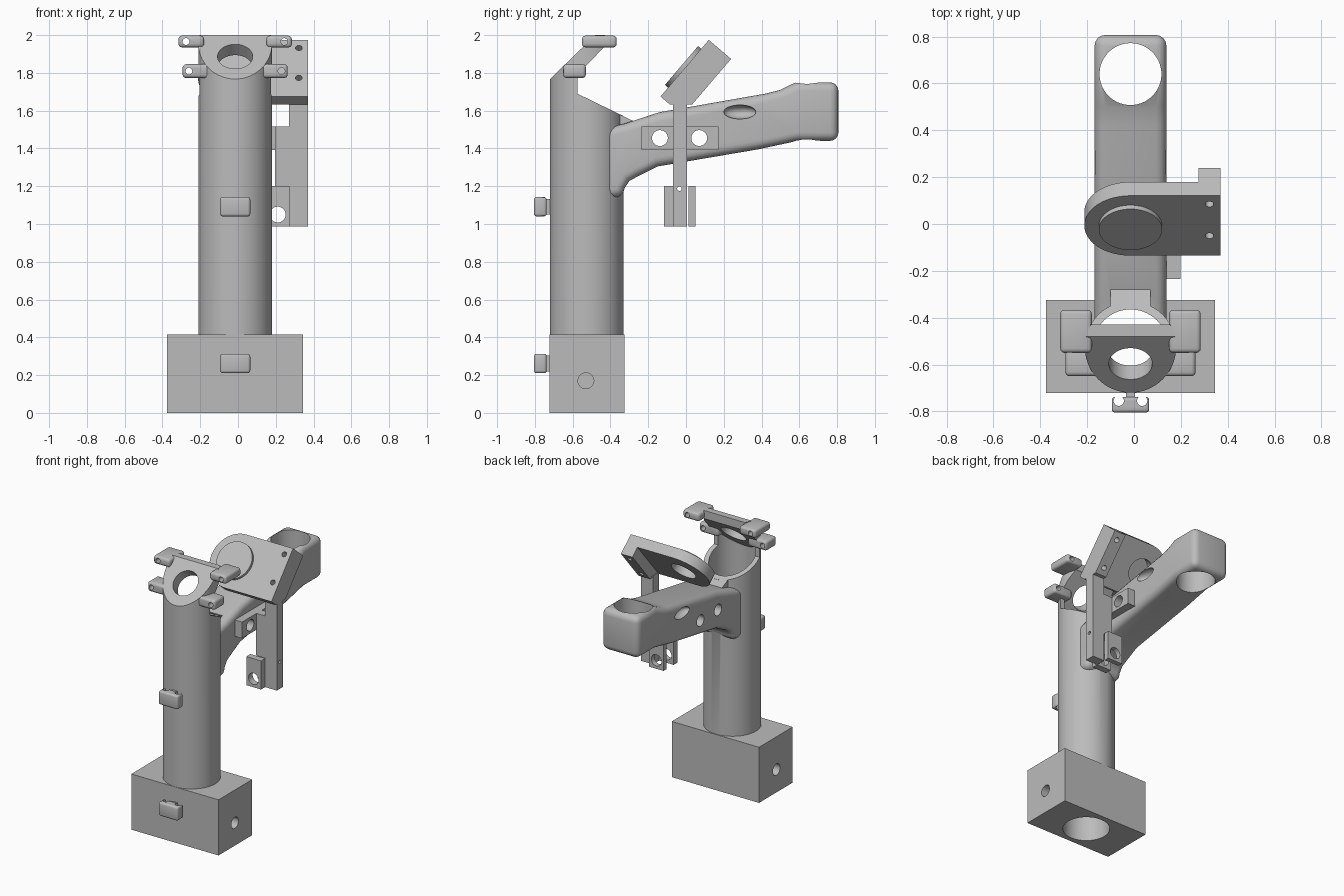
import bpy, bmesh, math
from mathutils import Matrix

if "Cube" in bpy.data.objects:
    bpy.data.objects.remove(bpy.data.objects["Cube"])

CX, CY = -0.015, -0.525            # axis of the upright tube
Z = Matrix.Identity(4)             # 2D (x, y) extruded along z
X = Matrix(((0, 0, 1, 0), (1, 0, 0, 0), (0, 1, 0, 0), (0, 0, 0, 1)))  # (y, z) along x
Y = Matrix(((0, 1, 0, 0), (0, 0, 1, 0), (1, 0, 0, 0), (0, 0, 0, 1)))  # (z, x) along y
# tilted plate frame: u = x, v = up the slope, w = outward normal
S, C = math.sin(math.radians(49.5)), math.cos(math.radians(49.5))
T = Matrix(((1, 0, 0, 0), (0, C, -S, -0.135), (0, S, C, 1.675), (0, 0, 0, 1)))

grey = bpy.data.materials.new("plain grey")
grey.diffuse_color = (0.5, 0.5, 0.5, 1)
grey.use_nodes = True
grey.node_tree.nodes["Principled BSDF"].inputs["Base Color"].default_value = grey.diffuse_color


def prism(name, pts, lo, hi, m=Z):
    bm = bmesh.new()
    a = [bm.verts.new((p[0], p[1], lo)) for p in pts]
    b = [bm.verts.new((p[0], p[1], hi)) for p in pts]
    bm.faces.new(a[::-1])
    bm.faces.new(b)
    n = len(pts)
    for i in range(n):
        j = (i + 1) % n
        bm.faces.new((a[i], a[j], b[j], b[i]))
    bm.transform(m)
    bmesh.ops.recalc_face_normals(bm, faces=bm.faces)
    me = bpy.data.meshes.new(name)
    bm.to_mesh(me)
    bm.free()
    me.materials.append(grey)
    ob = bpy.data.objects.new(name, me)
    bpy.context.collection.objects.link(ob)
    return ob


def circle(a, b, r, n=64):
    return [(a + r * math.cos(2 * math.pi * i / n), b + r * math.sin(2 * math.pi * i / n)) for i in range(n)]


def rect(a0, a1, b0, b1):
    return [(a0, b0), (a1, b0), (a1, b1), (a0, b1)]


def box(name, x0, x1, y0, y1, z0, z1):
    return prism(name, rect(x0, x1, y0, y1), z0, z1)


def apply(ob, mod):
    bpy.context.view_layer.objects.active = ob
    bpy.ops.object.modifier_apply(modifier=mod.name)


def boolean(ob, tool, op='DIFFERENCE'):
    mod = ob.modifiers.new("bool", 'BOOLEAN')
    mod.operation, mod.solver, mod.object = op, 'EXACT', tool
    apply(ob, mod)
    bpy.data.objects.remove(tool)


def bevel(ob, w, seg=4):
    mod = ob.modifiers.new("bevel", 'BEVEL')
    mod.width, mod.segments, mod.limit_method = w, seg, 'ANGLE'
    mod.angle_limit = math.radians(50)
    apply(ob, mod)
    return ob


# upright tube, trimmed to the sloped side profile
body = prism("stand_body", circle(CX, CY, 0.195, 96), 0.1, 2.1)
boolean(body, prism("trim", [(-0.8, 0), (-0.8, 1.69), (-0.48, 2.0), (-0.43, 2.0), (-0.43, 1.94),
                             (-0.575, 1.79), (-0.575, 1.69), (-0.25, 1.532), (-0.25, 0)],
                    -0.5, 0.5, X), 'INTERSECT')
# base block
boolean(body, box("base", -0.375, 0.345, -0.722, -0.325, 0, 0.415), 'UNION')
# arm with rounded edges
arm = prism("arm", [(-0.45, 1.5), (-0.33, 1.53), (-0.14, 1.592), (0.42, 1.69), (0.5, 1.71), (0.58, 1.75),
                    (0.807, 1.75), (0.807, 1.44), (0.59, 1.44), (0.38, 1.395), (-0.15, 1.305), (-0.25, 1.255),
                    (-0.3, 1.228), (-0.325, 1.19), (-0.335, 1.14), (-0.45, 1.14)], -0.168, 0.138, X)
bevel(arm, 0.045)
boolean(body, arm, 'UNION')
boolean(body, prism("neck", [(-0.4, 1.604), (-0.27, 1.541), (-0.27, 1.45), (-0.4, 1.45)], -0.1, 0.07, X), 'UNION')

# bore, ending under the sloped front plate
bore = prism("bore", circle(CX, CY, 0.16, 96), -0.1, 2.1)
for v in bore.data.vertices:
    if v.co.z > 1:
        v.co.z = 1.79 + (v.co.y + 0.575) * 0.97
boolean(body, bore)
# hole through the sloped front plate
hole = prism("plate_hole", circle(0, 0, 0.093), -0.2, 0.2)
hole.data.transform(Matrix.Translation((CX, -0.6, 1.89)) @ Matrix.Rotation(math.radians(44), 4, 'X'))
boolean(body, hole)
# cup hole at the arm end, screw holes in the base
boolean(body, prism("cup", circle(CX, 0.64, 0.132, 96), 1, 2.2))
for x0, x1 in ((-0.5, -0.22), (0.19, 0.5)):
    boolean(body, prism("screw", circle(-0.53, 0.17, 0.042, 32), x0, x1, X))
# oval dents on both arm sides
for x in (-0.168, 0.138):
    bm = bmesh.new()
    bmesh.ops.create_uvsphere(bm, u_segments=32, v_segments=16, radius=1)
    bm.transform(Matrix.Translation((x, 0.285, 1.593)) @ Matrix.Diagonal((0.05, 0.085, 0.037, 1)))
    me = bpy.data.meshes.new("dent")
    bm.to_mesh(me)
    bm.free()
    dent = bpy.data.objects.new("dent", me)
    bpy.context.collection.objects.link(dent)
    boolean(body, dent)

# side bar on the arm, drilled together with the arm
side_bar = box("side_bar", 0.13, 0.198, -0.235, 0.172, 1.393, 1.515)
for y in (-0.138, 0.07):
    for ob in (body, side_bar):
        boolean(ob, prism("drill", circle(y, 1.455, 0.042, 32), -0.5, 0.5, X))

# cable clips on the front of the tube and base
for i, z in enumerate((0.21, 1.04)):
    clip = bevel(box("cable_clip_%d" % i, CX - 0.08, CX + 0.08, -0.805, -0.738, z, z + 0.103), 0.014, 3)
    boolean(clip, box("neck", CX - 0.02, CX + 0.02, -0.77, -0.7, z + 0.01, z + 0.093), 'UNION')
    for s in (-1, 1):
        boolean(clip, prism("notch", circle(CX + s * 0.05, -0.755, 0.022, 24), z - 0.1, z + 0.2))

# mounting ears, mirrored left and right
for s, side in ((-1, "left"), (1, "right")):
    for name, a, b, y0, y1, z0, z1, h in (("upper", 0.165, 0.3, -0.55, -0.367, 1.935, 1.997, 0.26),
                                         ("lower", 0.12, 0.278, -0.65, -0.53, 1.773, 1.846, 0.245)):
        xs = sorted((CX + s * a, CX + s * b))
        ear = bevel(box("%s_ear_%s" % (name, side), *xs, y0, y1, z0, z1), 0.018, 3)
        boolean(ear, prism("pin", circle((z0 + z1) / 2, CX + s * h, 0.018, 24), -1, 0, Y))

# tilted holder plate with rounded left end
L = 0.394
R = L / 2
outline = [(CX + R * math.cos(t), R + R * math.sin(t))
           for t in (math.pi * (0.5 + i / 40) for i in range(41))] + [(0.37, 0), (0.37, L)]
plate = prism("tilted_holder", outline, -0.077, 0, T)
boolean(plate, prism("thick", rect(0.275, 0.37, 0, L), -0.155, -0.001, T), 'UNION')
boolean(plate, box("flat", -1, 1, -1, 1, 1, 1.632))
boolean(plate, prism("disc", circle(CX, R, 0.135), -0.02, 0.022, T), 'UNION')
boolean(plate, prism("recess", circle(CX, R, 0.092), -0.2, -0.008, T))
for v in (0.13, 0.338):
    boolean(plate, prism("hole", circle(0.322, v, 0.018, 24), -0.3, 0.1, T))
# hanging bar
boolean(plate, box("bar", 0.27, 0.3695, -0.07, 0.005, 0.987, 1.645), 'UNION')
boolean(plate, prism("pin", circle(-0.035, 1.187, 0.012, 16), 0, 1, X))

# web between the side bar and the hanging bar
box("web", 0.196, 0.272, -0.065, 0.0, 1.2, 1.515)
# clamp tabs at the foot of the bar
for name, y0, y1 in (("front", -0.117, -0.068), ("back", 0.013, 0.05)):
    tab = box("clamp_tab_" + name, 0.15, 0.272, y0, y1, 0.987, 1.2)
    boolean(tab, prism("bolt", circle(1.05, 0.21, 0.042, 32), -1, 1, Y))

# smooth shading with crisp edges
for ob in bpy.context.scene.objects:
    bpy.ops.object.select_all(action='DESELECT')
    ob.select_set(True)
    bpy.context.view_layer.objects.active = ob
    bpy.ops.object.shade_smooth_by_angle(angle=math.radians(30))
